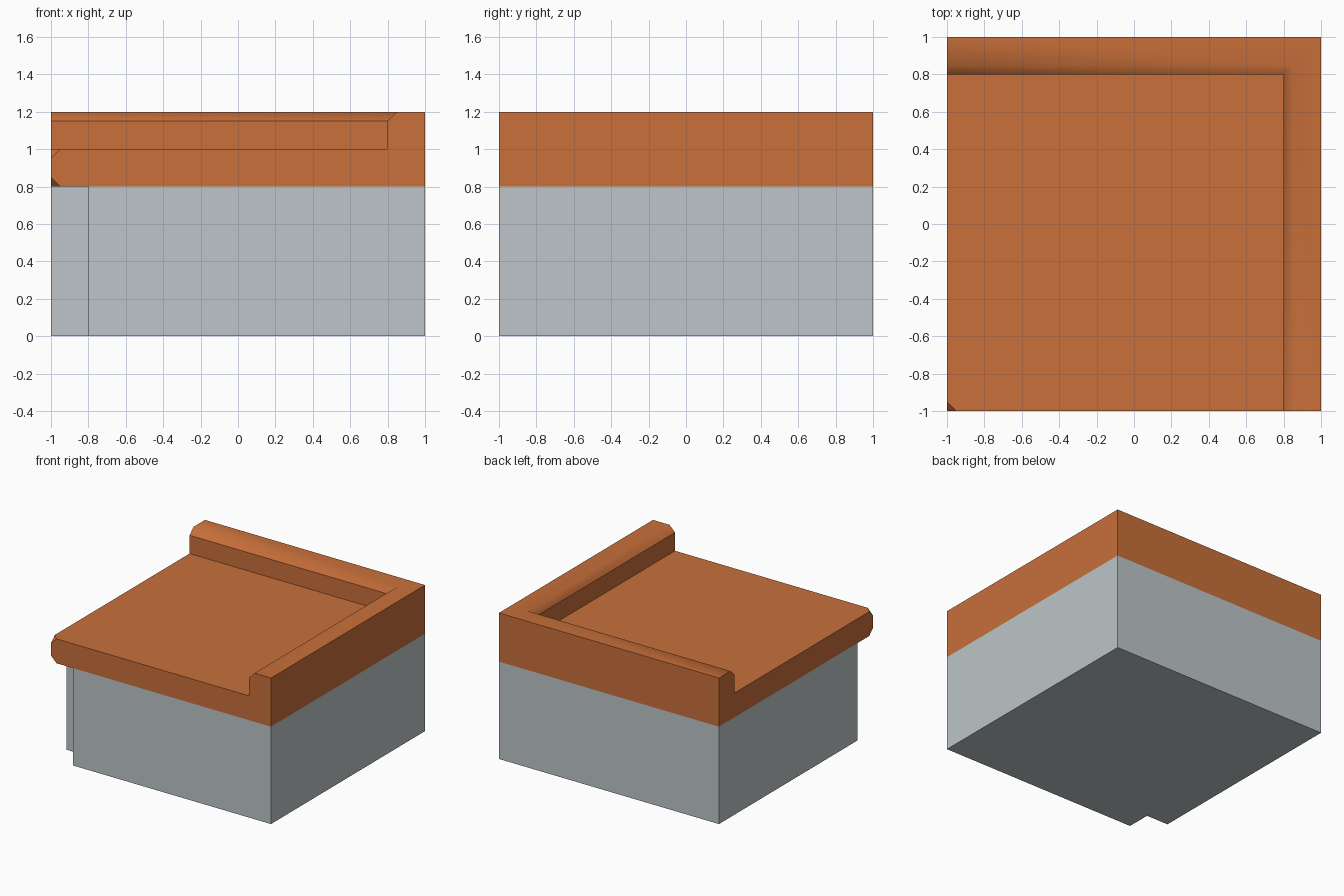
import bpy
import bmesh

if "Cube" in bpy.data.objects:
    bpy.data.objects.remove(bpy.data.objects["Cube"])


def material(name, rgb):
    m = bpy.data.materials.new(name)
    m.diffuse_color = (*rgb, 1)
    m.use_nodes = True
    m.node_tree.nodes["Principled BSDF"].inputs["Base Color"].default_value = m.diffuse_color
    return m


def build(name, faces, mat):
    """Make a welded object from (points, smooth) faces."""
    bm = bmesh.new()
    for points, smooth in faces:
        face = bm.faces.new([bm.verts.new(p) for p in points])
        face.smooth = smooth
    bmesh.ops.remove_doubles(bm, verts=bm.verts, dist=1e-4)
    bmesh.ops.recalc_face_normals(bm, faces=bm.faces)
    mesh = bpy.data.meshes.new(name)
    bm.to_mesh(mesh)
    bm.free()
    mesh.materials.append(mat)
    obj = bpy.data.objects.new(name, mesh)
    bpy.context.collection.objects.link(obj)
    return obj


def swap(points):
    """Mirror across the x = y diagonal."""
    return [(y, x, z) for x, y, z in points]


clay = material("orange clay", (0.58, 0.16, 0.042))
stone = material("grey stone", (0.51, 0.56, 0.58))

LOW, FLOOR, C = 0.8, 1.0, 0.05   # cap underside, cap floor, chamfer

# Stone base: square with a notched front left corner, open under the cap
outline = [(-0.8, -1), (1, -1), (1, 1), (-1, 1), (-1, -0.8), (-0.8, -0.8)]
faces = [([(x, y, 0) for x, y in outline], False)]
for a, b in zip(outline, outline[1:] + outline[:1]):
    faces.append(([(*a, 0), (*b, 0), (*b, LOW), (*a, LOW)], False))
build("stone_base", faces, stone)

# Clay cap: L-shaped rim profile (inset from the outside, height)
profile = [(0, LOW), (0, 1.2), (0.2 - C, 1.2), (0.2, 1.2 - C), (0.2, FLOOR)]
end = [(-1, 1 - o, z) for o, z in profile]
mitre = [(1 - o, 1 - o, z) for o, z in profile]
faces = []
for i in range(4):
    strip = [end[i], end[i + 1], mitre[i + 1], mitre[i]]
    smooth = i in (1, 2)
    faces += [(strip, smooth), (swap(strip), smooth)]

# Side faces where the rim is cut off, with the front left corner chamfered
side = end + [(-1, C - 1, FLOOR), (-1, -1, FLOOR - C), (-1, -1, LOW + C),
              (-1, C - 1, LOW), (-1, -0.8, LOW)]
faces += [(side, False), (swap(side), False)]

# Floor, corner chamfers, and the underside overhanging the notch
faces += [
    ([(C - 1, -1, FLOOR), (0.8, -1, FLOOR), (0.8, 0.8, FLOOR),
      (-1, 0.8, FLOOR), (-1, C - 1, FLOOR)], False),
    ([(-1, C - 1, FLOOR), (C - 1, -1, FLOOR), (-1, -1, FLOOR - C)], False),
    ([(-1, C - 1, LOW), (C - 1, -1, LOW), (-1, -1, LOW + C)], False),
    ([(C - 1, -1, LOW), (-0.8, -1, LOW), (-0.8, -0.8, LOW),
      (-1, -0.8, LOW), (-1, C - 1, LOW)], False),
]
build("clay_cap", faces, clay)
